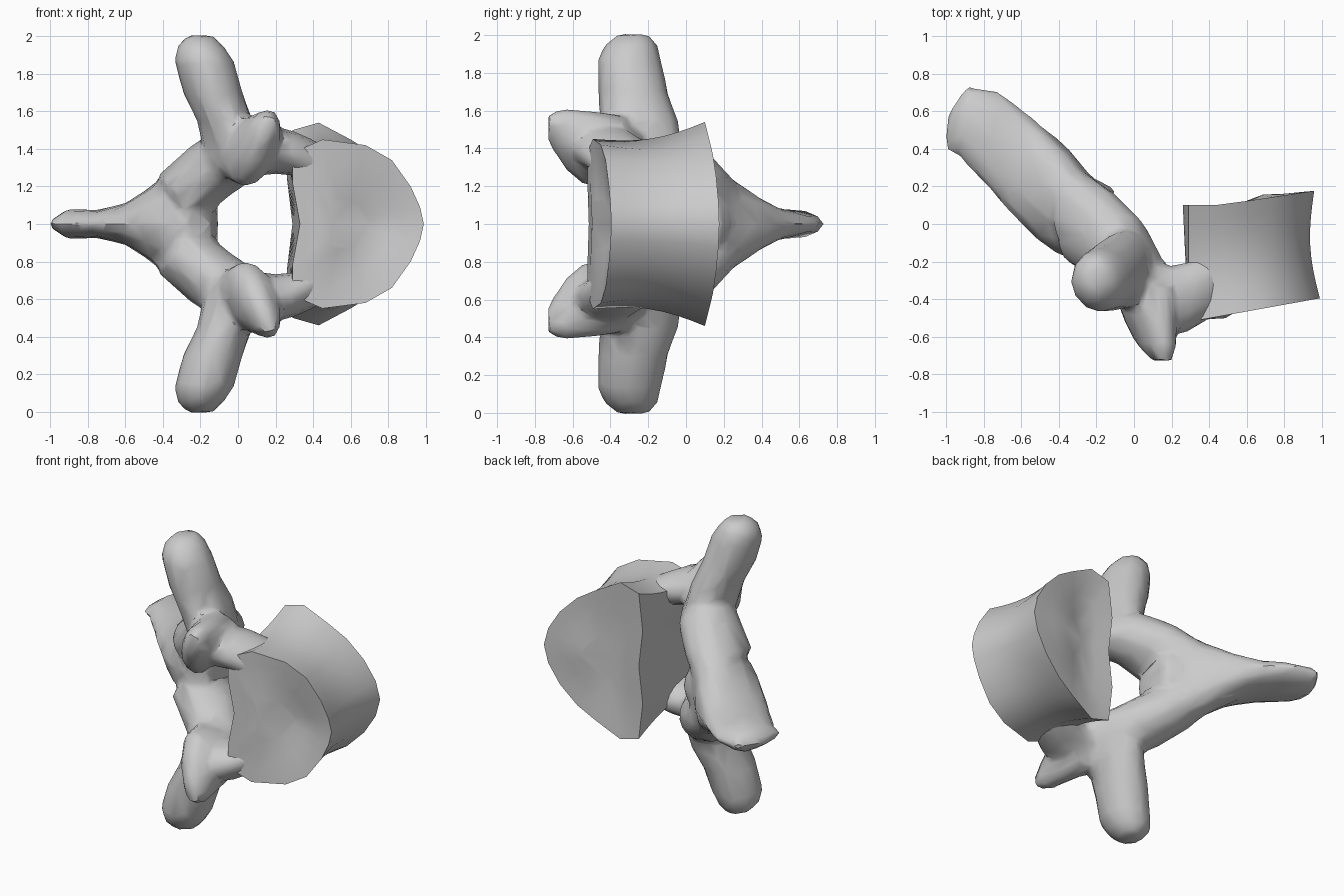
import bpy, bmesh, math
from mathutils import Vector

old = bpy.data.objects.get("Cube")
if old:
    bpy.data.objects.remove(old, do_unlink=True)

bone = bpy.data.materials.new("bone grey")
bone.use_nodes = True
GREY = (0.6, 0.6, 0.6, 1)
bone.diffuse_color = GREY
bone.node_tree.nodes["Principled BSDF"].inputs["Base Color"].default_value = GREY


def loft(bm, rings):
    """Skin a list of equal point rings and cap both ends."""
    loops = [[bm.verts.new(p) for p in ring] for ring in rings]
    n = len(loops[0])
    faces = [bm.faces.new((a[i], a[(i + 1) % n], b[(i + 1) % n], b[i]))
             for a, b in zip(loops, loops[1:]) for i in range(n)]
    faces += [bm.faces.new(loops[0][::-1]), bm.faces.new(loops[-1])]
    bmesh.ops.recalc_face_normals(bm, faces=faces)


def limb(bm, u, v, rows, sides=12):
    """Loft ellipses: each row is a centre and the half widths along u and v."""
    u, v = Vector(u).normalized(), Vector(v).normalized()
    rings = []
    for x, y, h, a, b in rows:
        angles = [math.tau * i / sides for i in range(sides)]
        rings.append([Vector((x, y, h)) + u * a * math.cos(t) + v * b * math.sin(t)
                      for t in angles])
    loft(bm, rings)


def make(name, bm):
    mesh = bpy.data.meshes.new(name)
    bm.to_mesh(mesh)
    bm.free()
    obj = bpy.data.objects.new(name, mesh)
    obj.location.z = 1
    bpy.context.collection.objects.link(obj)
    return obj


def finish(obj, angle):
    bpy.ops.object.select_all(action='DESELECT')
    obj.select_set(True)
    bpy.context.view_layer.objects.active = obj
    bpy.ops.object.convert(target='MESH')
    obj.data.materials.clear()
    obj.data.materials.append(bone)
    bpy.ops.object.shade_smooth_by_angle(angle=math.radians(angle))


# Vertebral body: waisted drum between a front and a back outline (x, height)
front = [(.33, 0), (.29, .22), (.29, .38), (.45, .45), (.68, .42),
         (.82, .34), (.92, .2), (.97, .09), (.99, 0)]
back = [(.29, 0), (.26, .25), (.29, .5), (.43, .54), (.6, .45),
        (.73, .37), (.85, .25), (.93, .12), (.96, 0)]
MIDDLE = .57


def whole(half):
    return half + [(x, -h) for x, h in half[-2:0:-1]]


def body_ring(t, scale=1, dish=0):
    ring = []
    waist = 1 - .09 * math.sin(math.pi * t)
    for (fx, fh), (bx, bh) in zip(whole(front), whole(back)):
        x, h = fx + (bx - fx) * t, fh + (bh - fh) * t
        y0 = -.52 + .18 * (x - .3)
        y1 = .1 + .15 * max(0, x - .45)
        # the canal side stays straight
        side = scale * (waist if x > MIDDLE else 1)
        ring.append((MIDDLE + (x - MIDDLE) * side, y0 + (y1 - y0) * t + dish,
                     h * scale * waist))
    return ring


bm = bmesh.new()
dished = [(.3, .02), (.6, .015), (.85, .005)]
rings = [body_ring(0, s, d) for s, d in dished]
rings += [body_ring(i / 8) for i in range(9)]
rings += [body_ring(1, s, -d) for s, d in reversed(dished)]
loft(bm, rings)
finish(make("vertebral_body", bm), 45)

# Neural arch: upper half from overlapping limbs, fused and mirrored
X, Y, Z = (1, 0, 0), (0, 1, 0), (0, 0, 1)
bm = bmesh.new()
# spinous process
limb(bm, (.12, 1, 0), Z, [
    (-1, .5, 0, .1, .02), (-.91, .55, 0, .19, .08), (-.75, .45, 0, .26, .075),
    (-.6, .31, 0, .28, .11), (-.48, .2, 0, .29, .19), (-.38, .12, 0, .28, .27),
    (-.25, .02, 0, .23, .32), (-.12, .03, 0, .16, .13)])
# lamina
limb(bm, Y, (-.64, 0, .77), [
    (-.33, .05, .13, .27, .16), (-.15, -.06, .28, .25, .17),
    (0, -.2, .38, .24, .165), (.1, -.33, .42, .18, .15)])
# transverse process
limb(bm, X, Y, [
    (-.2, -.28, 1.005, .07, .08), (-.2, -.29, .95, .125, .14),
    (-.18, -.3, .87, .16, .17), (-.135, -.28, .7, .16, .185),
    (-.07, -.25, .55, .15, .21), (-.03, -.22, .38, .15, .2)])
# articular process
limb(bm, X, (.25, 0, 1), [
    (.05, -.32, .4, .17, .18), (.09, -.53, .4, .13, .21),
    (.12, -.64, .45, .1, .17), (.15, -.73, .51, .05, .08)])
# pedicle
limb(bm, Y, Z, [
    (.05, -.36, .4, .18, .14), (.2, -.41, .39, .19, .125),
    (.29, -.385, .38, .19, .12), (.4, -.33, .33, .18, .12),
    (.52, -.27, .27, .16, .12)])
arch = make("neural_arch", bm)

fuse = arch.modifiers.new("fuse", 'REMESH')
fuse.mode = 'VOXEL'
fuse.voxel_size = .022
relax = arch.modifiers.new("relax", 'SMOOTH')
relax.factor = .5
relax.iterations = 7
facet = arch.modifiers.new("facet", 'DECIMATE')
facet.ratio = .06
mirror = arch.modifiers.new("mirror", 'MIRROR')
mirror.use_axis = (False, False, True)
mirror.use_bisect_axis = (False, False, True)
finish(arch, 40)
